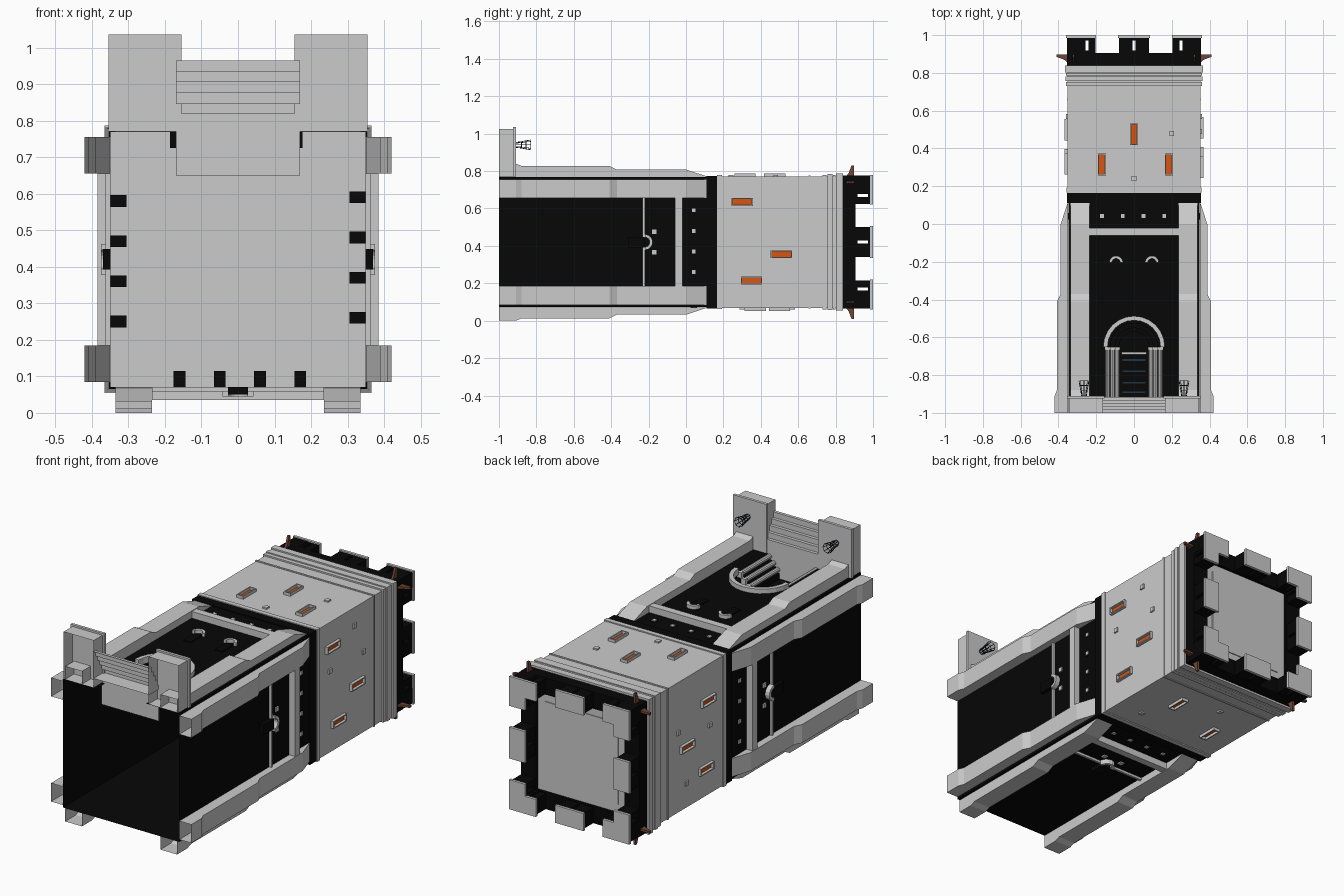
import bpy, bmesh
from math import pi, cos, sin
from mathutils import Matrix, Vector

if "Cube" in bpy.data.objects:
    bpy.data.objects.remove(bpy.data.objects["Cube"])

C = 0.42  # height of the tower axis; the tower lies along y, its door faces +z

def material(name, rgb):
    m = bpy.data.materials.new(name)
    m.diffuse_color = (*rgb, 1)
    m.use_nodes = True
    m.node_tree.nodes["Principled BSDF"].inputs["Base Color"].default_value = m.diffuse_color
    return m

BLACK = material("dark_stone", (0.002, 0.002, 0.002))
ORANGE = material("lit_glass", (0.7, 0.09, 0.005))
BROWN = material("copper", (0.16, 0.06, 0.035))
IRON = material("iron", (0.015, 0.035, 0.055))
I = Matrix.Identity(4)

def side(k):
    """Local x = along wall, y = up the tower, z = out from the axis; k=0 front, 1 right, 2 back, 3 left."""
    return Matrix.Translation((0, 0, C)) @ Matrix.Rotation(k * pi / 2, 4, 'Y')

def finish(name, bm, mat=None, M=I, solid=True):
    bm.transform(M)
    # the underside of the tower is open
    bmesh.ops.delete(bm, geom=[f for f in bm.faces if all(v.co.y < -0.999 for v in f.verts)], context='FACES')
    if solid:
        bmesh.ops.recalc_face_normals(bm, faces=bm.faces[:])
    me = bpy.data.meshes.new(name)
    bm.to_mesh(me)
    bm.free()
    if mat:
        me.materials.append(mat)
    ob = bpy.data.objects.new(name, me)
    bpy.context.collection.objects.link(ob)
    return ob

def prism(name, pts, vec, mat=None, M=I):
    bm = bmesh.new()
    f = bm.faces.new([bm.verts.new(p) for p in pts])
    r = bmesh.ops.extrude_face_region(bm, geom=[f])
    bmesh.ops.translate(bm, vec=Vector(vec), verts=[v for v in r['geom'] if isinstance(v, bmesh.types.BMVert)])
    if f.is_valid is False or len(bm.faces) == len(pts) + 1:
        bm.faces.new([v for v in bm.verts][:len(pts)])
    return finish(name, bm, mat, M)

def box(name, x, y, z, mat=None, M=I):
    return prism(name, [(x[0], y[0], z[0]), (x[1], y[0], z[0]), (x[1], y[1], z[0]), (x[0], y[1], z[0])],
                 (0, 0, z[1] - z[0]), mat, M)

def slab(name, y0, y1, h, mat=None):
    return box(name, (-h, h), (y0, y1), (C - h, C + h), mat)

def arc(r, cy, n=12):
    return [(-r * cos(pi * i / n), cy + r * sin(pi * i / n)) for i in range(n + 1)]

def hood(name, u, cy, r0, r1, h0, h1, M, n=12):
    pts = arc(r1, cy, n) + arc(r0, cy, n)[::-1]
    return prism(name, [(u + x, y, h0) for x, y in pts], (0, 0, h1 - h0), None, M)

# lower walls: plain on three sides, an arched opening in the front
W = 0.348
B = W + 0.001  # where details start, so they do not show inside
for k in range(4):
    pts = [(-W, -1)]
    if k == 0:
        pts += [(-0.15, -1)] + arc(0.15, -0.65) + [(0.15, -1)]
    pts += [(W, -1), (W, 0.165), (-W, 0.165)]
    bm = bmesh.new()
    bm.faces.new([bm.verts.new((x, y, W)) for x, y in pts])
    finish("lower_wall", bm, BLACK, side(k), False)

# stepped door recess
bm = bmesh.new()
prev = None
for r, z in [(0.15, 0.768), (0.15, 0.74), (0.125, 0.74), (0.125, 0.71), (0.1, 0.71), (0.1, 0.68), (0.08, 0.68), (0.08, 0.65)]:
    ring = [bm.verts.new((x, y, z)) for x, y in [(-r, -0.915)] + arc(r, -0.65) + [(r, -0.915)]]
    if prev:
        for i in range(len(ring) - 1):
            bm.faces.new((prev[i], prev[i + 1], ring[i + 1], ring[i]))
    prev = ring
bm.faces.new(prev)
finish("door_recess", bm, BLACK, I, False)
hood("door_arch", 0, -0.65, 0.14, 0.163, W - 0.01, W + 0.025, side(0))
box("door_lintel", (-0.065, 0.065), (-0.692, -0.678), (0.65, 0.675))
for y in (-0.72, -0.78, -0.84, -0.89):
    box("door_hinge", (-0.06, 0.06), (y - 0.004, y + 0.004), (0.65, 0.657), IRON)
for s in (-1, 1):
    for x, z in ((0.139, 0.758), (0.114, 0.728), (0.09, 0.698)):
        bm = bmesh.new()
        bmesh.ops.create_cone(bm, cap_ends=True, segments=10, radius1=0.013, radius2=0.013, depth=0.25)
        finish("door_column", bm, None, Matrix.Translation((s * x, -0.79, z)) @ Matrix.Rotation(pi / 2, 4, 'X'))
        box("column_capital", (s * x - 0.015, s * x + 0.015), (-0.668, -0.65), (z - 0.015, z + 0.015))

# porch floor and steps
box("porch_floor", (-0.17, 0.17), (-0.925, -0.915), (0.65, 0.82))
stair = [(-1, 0.82), (-0.915, 0.82)]
for i in range(5):
    stair += [(-0.915 - 0.017 * i, 0.845 + 0.03 * i), (-0.932 - 0.017 * i, 0.845 + 0.03 * i)]
prism("steps", [(-0.17, y, z) for y, z in stair], (0.34, 0, 0))

# pedestals with braziers
for s in (-1, 1):
    box("pedestal", (s * 0.255 - 0.09, s * 0.255 + 0.09), (-1, -0.922), (0.77, 1.025))
    box("pedestal_cap", (s * 0.255 - 0.1, s * 0.255 + 0.1), (-0.925, -0.91), (0.77, 1.035))
    bm = bmesh.new()
    for a, b, r1, r2 in ((-0.91, -0.88, 0.013, 0.017), (-0.88, -0.855, 0.017, 0.022), (-0.855, -0.83, 0.022, 0.026)):
        bmesh.ops.create_cone(bm, segments=8, radius1=r1, radius2=r2, depth=b - a,
                              matrix=Matrix.Translation((0, 0, (a + b) / 2)))
    ob = finish("brazier", bm, IRON, Matrix.Translation((s * 0.265, 0, 0.94)) @ Matrix.Rotation(-pi / 2, 4, 'X'))
    w = ob.modifiers.new("bars", 'WIREFRAME')
    w.thickness = 0.004

# wall details on every side
BUTTRESS = [(-1, B), (-1, 0.42), (-0.91, 0.42), (-0.88, 0.408), (-0.41, 0.408), (-0.37, 0.388), (0, 0.388),
            (0.11, 0.352), (0.11, B)]
for k in range(4):
    M = side(k)
    for s in (-1, 1):
        prism("buttress", [(s * 0.285 - 0.05, y, h) for y, h in BUTTRESS], (0.1, 0, 0), None, M)
        prism("water_spout", [(s * 0.32 - 0.006, y, h) for y, h in
              ((0.85, 0.345), (0.898, 0.345), (0.898, 0.41), (0.885, 0.41), (0.87, 0.37))], (0.012, 0, 0), BROWN, M)
    box("wall_band", (-0.235, 0.235), (-0.06, -0.02), (B, 0.385), None, M)
    for u in (-0.17, -0.06, 0.05, 0.16):
        box("frieze_niche", (u - 0.016, u + 0.016), (0.025, 0.058), (0.305, B), BLACK, M)
        box("frieze_block", (u - 0.01, u + 0.01), (0.032, 0.052), (B, 0.354), None, M)
    if k:
        # string course arching over the small window
        for s in (-1, 1):
            a, b = sorted((s * 0.026, s * 0.235))
            box("string_course", (a, b), (-0.232, -0.22), (B, 0.362), None, M)
            box("wall_stone", (s * 0.055 - 0.012, s * 0.055 + 0.012), (-0.182, -0.158), (B, 0.356), None, M)
        hood("window_hood", 0, -0.22, 0.026, 0.042, B, 0.375, M, 8)
        box("small_window", (-0.028, 0.028), (-0.31, -0.222), (B, 0.37), BLACK, M)
    else:
        for u in (-0.095, 0.095):
            hood("window_hood", u, -0.205, 0.022, 0.037, B, 0.368, M, 8)
            box("small_window", (u - 0.022, u + 0.022), (-0.3, -0.205), (B, 0.354), BLACK, M)

# upper tower and its mouldings
for k in range(4):
    box("belt", (-0.354, 0.354), (0.11, 0.165), (B, 0.354), BLACK, side(k))
slab("upper_tower", 0.165, 0.84, 0.352)
for y0, y1, h in ((0.166, 0.192, 0.358), (0.655, 0.665, 0.356), (0.73, 0.752, 0.36), (0.757, 0.782, 0.363),
                  (0.785, 0.8, 0.36), (0.803, 0.84, 0.366)):
    slab("moulding", y0, y1, h)

# lit windows and projecting stones: (along wall, height) per side
WINDOWS = [[(0, 0.475), (-0.17, 0.315), (0.185, 0.315)], [(-0.215, 0.3), (0.065, 0.51), (0.205, 0.35)],
           [(0.2, 0.37), (-0.12, 0.5)], [(0.16, 0.32), (-0.02, 0.5), (-0.2, 0.34)]]
STONES = [[(0, 0.24), (0.2, 0.48)], [(-0.09, 0.28), (-0.255, 0.49), (-0.085, 0.57)],
          [(-0.2, 0.3), (0.1, 0.57)], [(0.08, 0.57), (-0.22, 0.5), (0.02, 0.3)]]
for k in range(4):
    M = side(k)
    for u, y in WINDOWS[k]:
        for s in (-1, 1):
            box("window_jamb", (u + s * 0.0175 - 0.003, u + s * 0.0175 + 0.003), (y - 0.057, y + 0.057), (0.345, 0.368), None, M)
            box("window_sill", (u - 0.0145, u + 0.0145), (y + s * 0.054 - 0.003, y + s * 0.054 + 0.003), (0.345, 0.368), None, M)
        box("window_pane", (u - 0.0145, u + 0.0145), (y - 0.051, y + 0.051), (0.345, 0.3535), ORANGE, M)
    for u, y in STONES[k]:
        box("wall_stone", (u - 0.012, u + 0.012), (y - 0.013, y + 0.013), (0.345, 0.36), None, M)

    # parapet and merlons, each with an arrow slit
    box("parapet", (-0.355, 0.355), (0.84, 0.905), (0.265, 0.355), BLACK, M)
    for u0, u1, c in ((-0.355, -0.205, -0.25), (-0.08, 0.08, 0), (0.205, 0.355, 0.25)):
        box("merlon", (u0, c - 0.008), (0.905, 0.985), (0.27, 0.353), BLACK, M)
        box("merlon", (c + 0.008, u1), (0.905, 0.985), (0.27, 0.353), BLACK, M)
        box("merlon", (c - 0.008, c + 0.008), (0.905, 0.918), (0.27, 0.353), BLACK, M)
        box("merlon", (c - 0.008, c + 0.008), (0.972, 0.985), (0.27, 0.353), BLACK, M)
        box("merlon_cap", (u0 - 0.005, u1 + 0.005), (0.985, 1.0), (0.265, 0.36), None, M)

# roof deck
slab("roof_deck", 0.835, 0.89, 0.267)
slab("roof_slab", 0.89, 0.895, 0.22)
